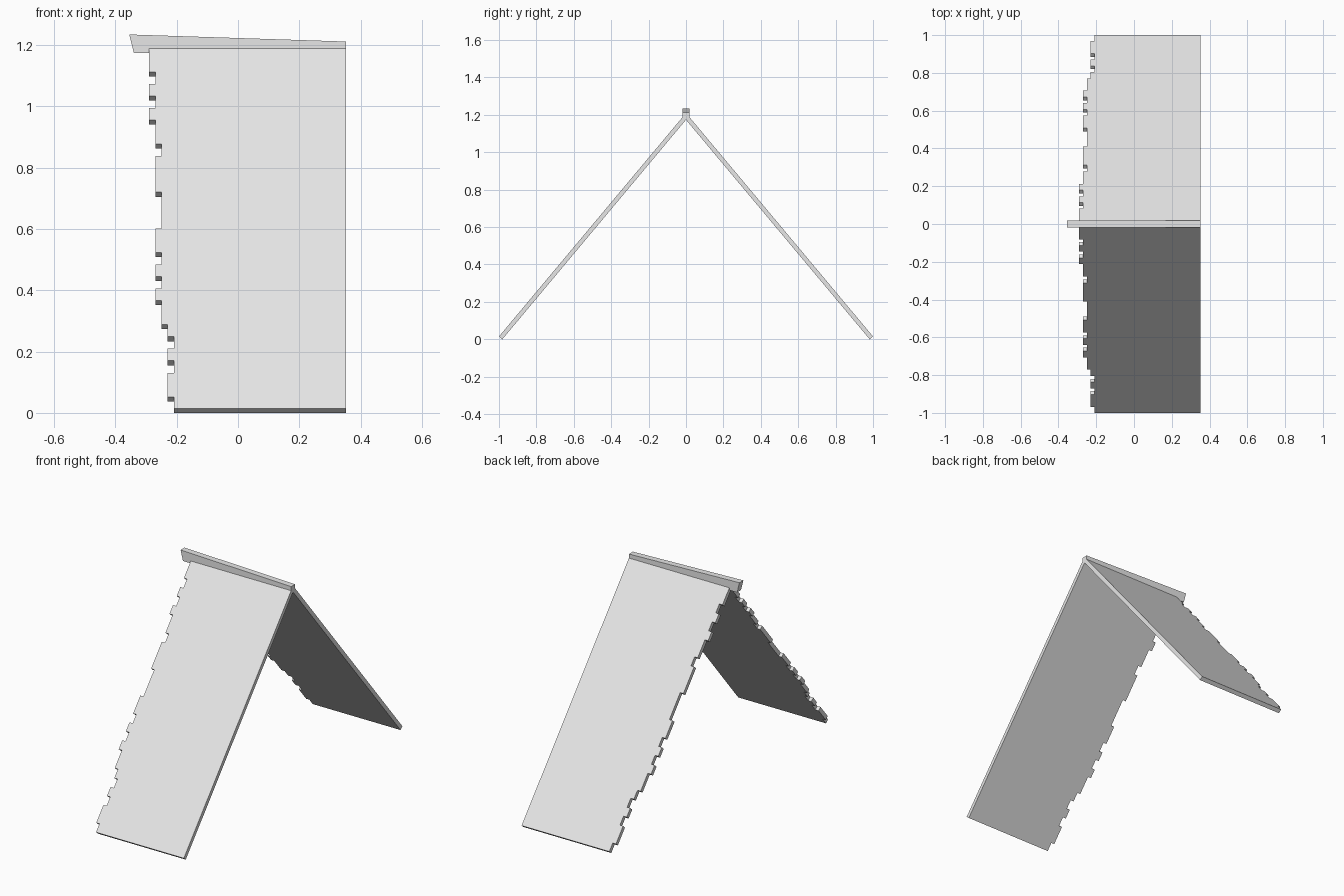
import bpy
import bmesh
from mathutils import Vector

cube = bpy.data.objects.get("Cube")
if cube:
    bpy.data.objects.remove(cube, do_unlink=True)

grey = bpy.data.materials.new("light grey")
grey.use_nodes = True
colour = (0.8, 0.8, 0.8, 1)
grey.diffuse_color = colour
grey.node_tree.nodes["Principled BSDF"].inputs["Base Color"].default_value = colour

EAVE_Z, APEX_Z = 0.015, 1.21
THICK, RIGHT = 0.0234, 0.353
PITCH = 0.0393                                # height of one shingle course
COURSES = "0110101223232332223332334343444"   # overhang steps, eave to ridge


def prism(name, first, second):
    """Solid between two matching outlines."""
    bm = bmesh.new()
    a = [bm.verts.new(p) for p in first]
    b = [bm.verts.new(p) for p in second]
    bm.faces.new(a)
    bm.faces.new(b[::-1])
    for i in range(len(a)):
        j = (i + 1) % len(a)
        bm.faces.new((a[j], a[i], b[i], b[j]))
    bmesh.ops.recalc_face_normals(bm, faces=bm.faces)
    mesh = bpy.data.meshes.new(name)
    bm.to_mesh(mesh)
    bm.free()
    mesh.materials.append(grey)
    obj = bpy.data.objects.new(name, mesh)
    bpy.context.collection.objects.link(obj)
    return obj


def roof_outline():
    """Stepped outline as (x, height on the outer surface)."""
    pts = [(RIGHT, EAVE_Z)]
    z, last = EAVE_Z, None
    for i, step in enumerate(COURSES):
        if step != last:
            x = -0.209 - 0.0203 * int(step)
            if last is not None:
                pts.append((pts[-1][0], z))
            pts.append((x, z))
            last = step
        z = EAVE_Z - 0.002 + PITCH * (i + 1)
    return pts + [(pts[-1][0], APEX_Z), (RIGHT, APEX_Z)]


def roof_slope(name, side):
    rise = APEX_Z - EAVE_Z
    inward = Vector((0, -side * rise, -1)).normalized() * THICK
    outer, inner = [], []
    for x, z in roof_outline():
        p = Vector((x, side * (APEX_Z - z) / rise, z))
        q = p + inward
        if z == APEX_Z:                       # mitred joint under the ridge
            q = Vector((x, 0, APEX_Z - THICK * (1 + rise ** 2) ** 0.5))
        outer.append(p)
        inner.append(q)
    return prism(name, outer, inner)


# Two shingled roof slopes
roof_slope("front_roof_slope", -1)
roof_slope("back_roof_slope", 1)

# Tapered ridge beam with a slanted, overhanging end
profile = [(-0.355, 1.235), (RIGHT, 1.212), (RIGHT, 1.178), (-0.34, 1.175)]
prism("ridge_beam",
      [(x, -0.018, z) for x, z in profile],
      [(x, 0.018, z) for x, z in profile])
